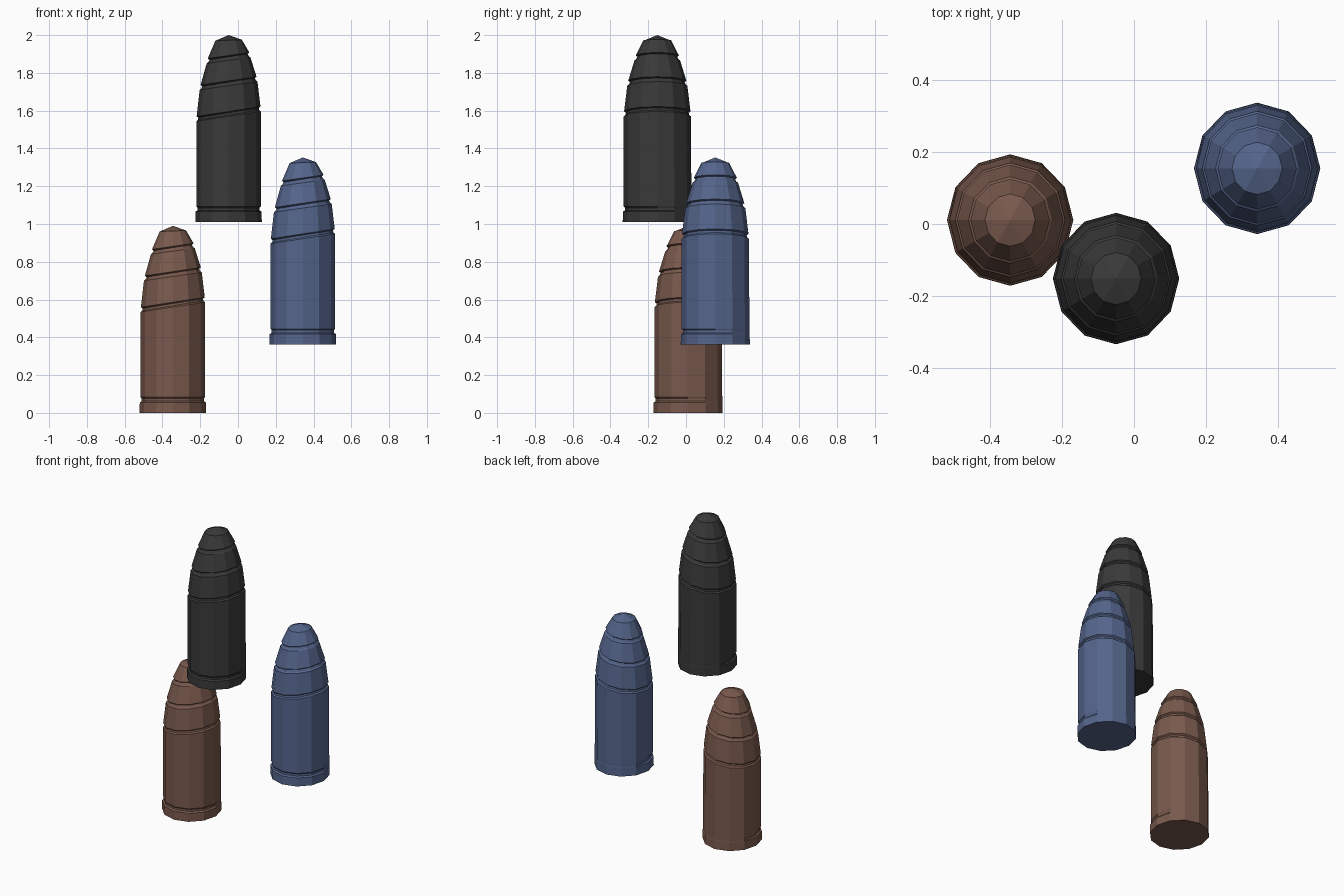
import bpy, bmesh
from math import sin, cos, radians

if "Cube" in bpy.data.objects:
    bpy.data.objects.remove(bpy.data.objects["Cube"])

SIDES = 12
Y_SCALE = 1.04
BACK = {1, 2, 3, 4, 5}      # corners at the back where the base groove stops


def groove(z, r_low, r_high, tilt, depth=0.009, half=0.013):
    """Four loops (z, radius, back radius, tilt) that make a slanted groove."""
    return [(z - half, r_low, r_low, tilt),
            (z - half * 0.45, r_low - depth, r_low - depth, tilt),
            (z + half * 0.45, r_high - depth, r_high - depth, tilt),
            (z + half, r_high, r_high, tilt)]


# Rim, partial base groove, straight body, three slanted grooves, tip
LOOPS = [(0.0, 0.176, 0.176, 0), (0.055, 0.175, 0.175, 0),
         (0.062, 0.165, 0.174, 0), (0.076, 0.165, 0.174, 0),
         (0.083, 0.171, 0.174, 0)]
LOOPS += groove(0.573, 0.171, 0.169, 0.026)
LOOPS += groove(0.735, 0.153, 0.148, 0.022)
LOOPS += groove(0.869, 0.116, 0.110, 0.016)
LOOPS += [(0.963, 0.070, 0.070, 0.003)]
TIP = 0.99


def shell(name, location, color):
    bm = bmesh.new()
    rings = []
    for z, r, r_back, tilt in LOOPS:
        ring = []
        for k in range(SIDES):
            a = radians(360 / SIDES * k)
            rad = r_back if k in BACK else r
            ring.append(bm.verts.new((rad * cos(a), rad * Y_SCALE * sin(a),
                                      z + tilt * cos(a))))
        rings.append(ring)
    for low, high in zip(rings, rings[1:]):
        for k in range(SIDES):
            n = (k + 1) % SIDES
            bm.faces.new((low[k], low[n], high[n], high[k]))
    bm.faces.new(rings[0][::-1])
    # Six-facet point
    apex = bm.verts.new((0, 0, TIP))
    top = rings[-1]
    for k in range(0, SIDES, 2):
        bm.faces.new((top[k], top[k + 1], top[(k + 2) % SIDES], apex))
    bmesh.ops.recalc_face_normals(bm, faces=bm.faces[:])
    mesh = bpy.data.meshes.new(name)
    bm.to_mesh(mesh)
    bm.free()
    mat = bpy.data.materials.new(name + "_color")
    mat.diffuse_color = (*color, 1)
    mat.use_nodes = True
    mat.node_tree.nodes["Principled BSDF"].inputs["Base Color"].default_value = mat.diffuse_color
    mesh.materials.append(mat)
    obj = bpy.data.objects.new(name, mesh)
    obj.location = location
    bpy.context.collection.objects.link(obj)


# The three rounds
shell("brown_round", (-0.345, 0.011, 0), (0.19, 0.10, 0.073))
shell("black_round", (-0.050, -0.152, 1.01), (0.041, 0.041, 0.041))
shell("blue_round", (0.343, 0.155, 0.362), (0.09, 0.13, 0.26))
